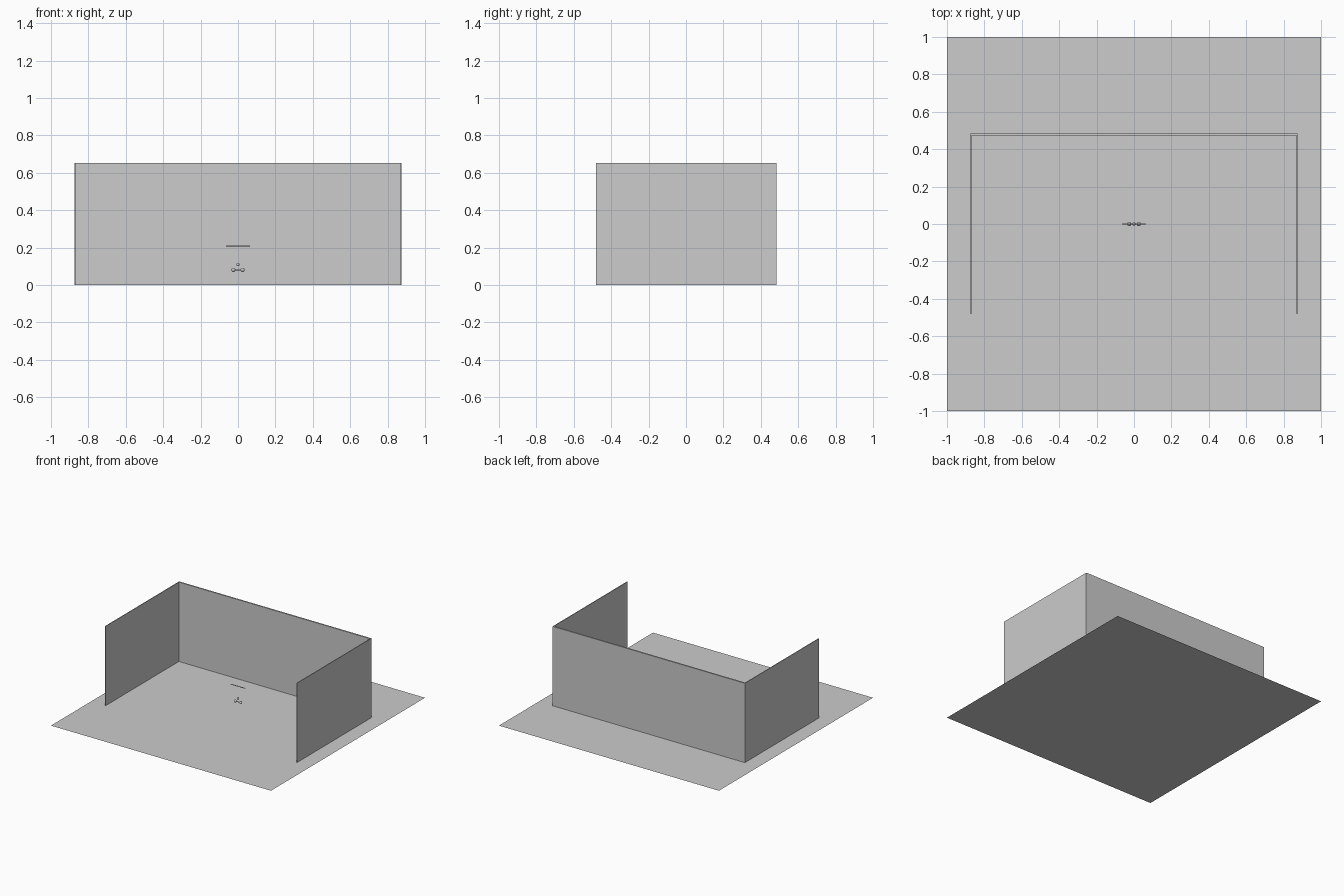
import bpy
import math

if "Cube" in bpy.data.objects:
    bpy.data.objects.remove(bpy.data.objects["Cube"])

grey = bpy.data.materials.new("plain grey")
grey.diffuse_color = (0.604, 0.604, 0.604, 1)
grey.use_nodes = True
grey.node_tree.nodes["Principled BSDF"].inputs["Base Color"].default_value = grey.diffuse_color


def finish(name):
    ob = bpy.context.object
    ob.name = name
    ob.data.materials.append(grey)
    return ob


def box(name, lo, hi):
    bpy.ops.mesh.primitive_cube_add(size=1, location=[(a + b) / 2 for a, b in zip(lo, hi)])
    ob = finish(name)
    ob.scale = [b - a for a, b in zip(lo, hi)]
    bpy.ops.object.transform_apply(location=False, rotation=False, scale=True)


def ball(name, loc, r):
    bpy.ops.mesh.primitive_uv_sphere_add(segments=20, ring_count=12, radius=r, location=loc)
    finish(name)
    bpy.ops.object.shade_smooth()


def rod(name, z, length, r):
    bpy.ops.mesh.primitive_cylinder_add(vertices=16, radius=r, depth=length,
                                        location=(0, 0, z), rotation=(0, math.pi / 2, 0))
    finish(name)
    bpy.ops.object.shade_smooth_by_angle()


# square floor sheet
bpy.ops.mesh.primitive_plane_add(size=2, location=(0, 0, 0))
finish("floor")

# three thin walls, open at the front
box("back_wall", (-0.873, 0.472, 0), (0.873, 0.484, 0.652))
for side, label in ((-1, "left"), (1, "right")):
    xs = sorted((side * 0.868, side * 0.874))
    box(label + "_wall", (xs[0], -0.481, 0), (xs[1], 0.481, 0.652))
    # lower pair of balls
    ball(label + "_ball", (side * 0.025, 0, 0.081), 0.011)

# small centre pieces
ball("upper_ball", (0, 0, 0.109), 0.009)
rod("ball_link", 0.081, 0.05, 0.003)
rod("hanging_bar", 0.209, 0.128, 0.003)
